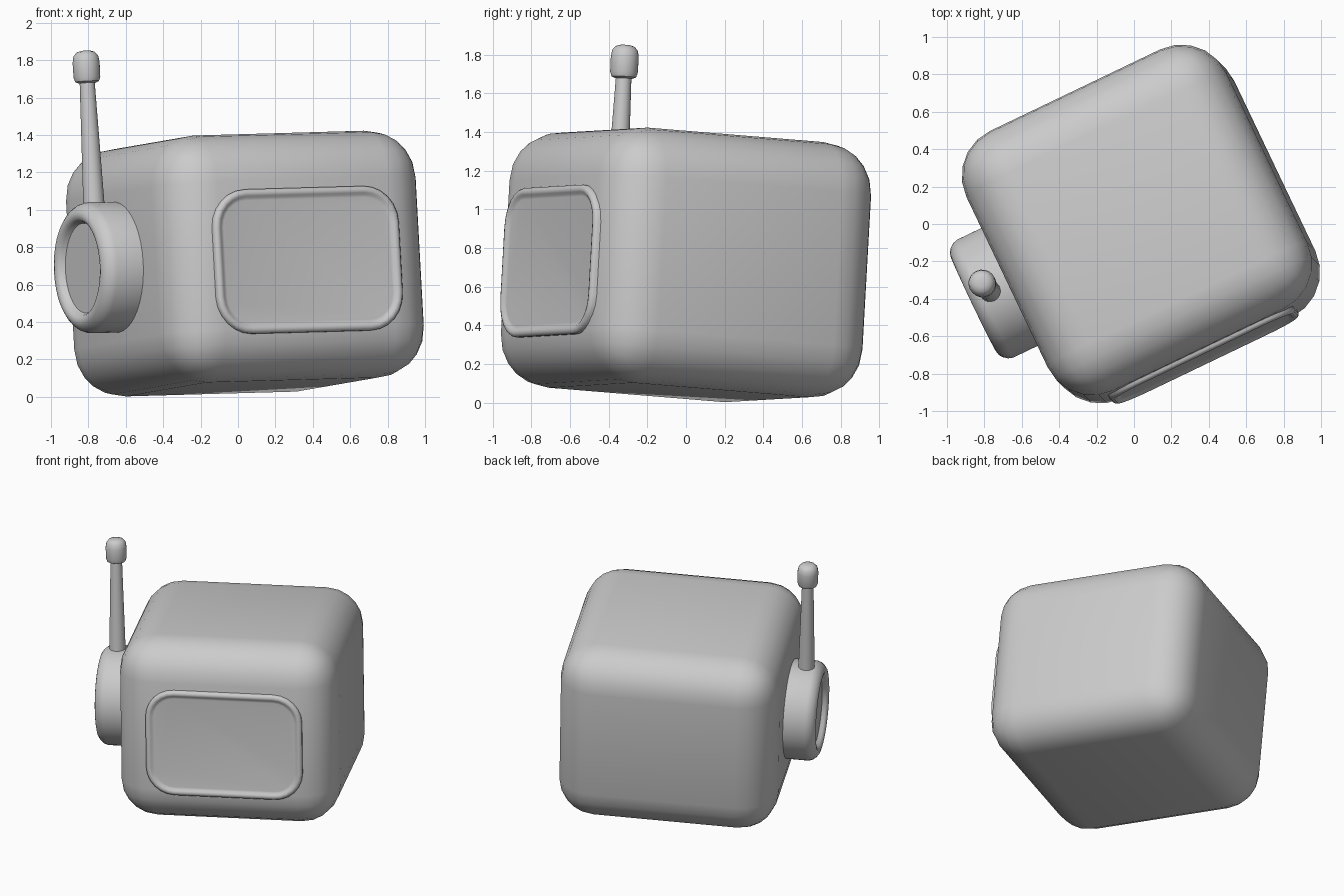
import bpy, bmesh, math
from mathutils import Matrix, Vector

if "Cube" in bpy.data.objects:
    bpy.data.objects.remove(bpy.data.objects["Cube"])

# Pose shared by every part: turned about z and leaning slightly back
up = Vector((-0.055, 0.056, 1)).normalized()
ax = Vector((math.cos(math.radians(25.5)), math.sin(math.radians(25.5)), 0))
ax = (ax - up * ax.dot(up)).normalized()
ay = up.cross(ax)
POSE = Matrix((ax, ay, up)).transposed().to_4x4()
POSE.translation = (0.037, 0, 0.7125)


def finish(name, bm, angle=40):
    bmesh.ops.recalc_face_normals(bm, faces=bm.faces[:])
    mesh = bpy.data.meshes.new(name)
    bm.to_mesh(mesh)
    bm.free()
    ob = bpy.data.objects.new(name, mesh)
    bpy.context.collection.objects.link(ob)
    ob.matrix_world = POSE
    bpy.ops.object.select_all(action='DESELECT')
    ob.select_set(True)
    bpy.context.view_layer.objects.active = ob
    bpy.ops.object.shade_smooth_by_angle(angle=math.radians(angle))
    return ob


def skin(name, rings, angle=40):
    """Bridge closed rings of points and cap both ends."""
    bm = bmesh.new()
    vs = [[bm.verts.new(p) for p in ring] for ring in rings]
    n = len(vs[0])
    for a, b in zip(vs, vs[1:]):
        for i in range(n):
            j = (i + 1) % n
            bm.faces.new((a[i], a[j], b[j], b[i]))
    bm.faces.new(vs[0])
    bm.faces.new(vs[-1])
    return finish(name, bm, angle)


def lathe(name, profile, place, n=32):
    """Spin (radius, height) points about z, then place them."""
    rings = [[place @ Vector((r * math.cos(t), r * math.sin(t), h))
              for t in (2 * math.pi * i / n for i in range(n))] for r, h in profile]
    return skin(name, rings)


def rounded_rect(w, d, r, y, cz, seg=6):
    pts = []
    for k, (sx, sz) in enumerate(((1, 1), (-1, 1), (-1, -1), (1, -1))):
        for i in range(seg + 1):
            t = math.pi / 2 * (k + i / seg)
            pts.append(Vector((sx * (w - r) + r * math.cos(t), y,
                               cz + sz * (d - r) + r * math.sin(t))))
    return pts


# Rounded head
bm = bmesh.new()
bmesh.ops.create_cube(bm, size=1)
bmesh.ops.scale(bm, vec=(1.54, 1.54, 1.324), verts=bm.verts[:])
bmesh.ops.bevel(bm, geom=bm.edges[:], offset=0.265, segments=5, profile=0.5,
                affect='EDGES')
finish("head", bm)

# Face screen: raised soft rim around a shallow panel
FRONT = -0.77
steps = ((0, -0.03), (0, 0.012), (0.008, 0.023), (0.022, 0.028), (0.036, 0.024),
         (0.046, 0.014), (0.06, 0.012))
skin("face_screen", [rounded_rect(0.55 - s, 0.387 - s, 0.2 - s, FRONT - out, -0.038)
                     for s, out in steps])

# Ear disc with dished centre, axis pointing to the left side
left = Matrix.Translation((-0.70, 0, 0)) @ Matrix.Rotation(-math.pi / 2, 4, 'Y')
lathe("ear_disc", ((0.35, 0), (0.35, 0.225), (0.342, 0.25), (0.325, 0.272),
                   (0.305, 0.287), (0.285, 0.292), (0.265, 0.287), (0.252, 0.274),
                   (0.245, 0.255), (0.24, 0.25)), left, 40)

# Antenna rod and rounded tip
mast = Matrix.Translation((-0.875, 0, 0))
lathe("antenna_rod", ((0.058, 0.31), (0.04, 1.02)), mast, 20)
lathe("antenna_tip", ((0.045, 0.99), (0.064, 0.998), (0.072, 1.02), (0.073, 1.10),
                      (0.067, 1.135), (0.05, 1.155), (0.025, 1.163)), mast, 20)
